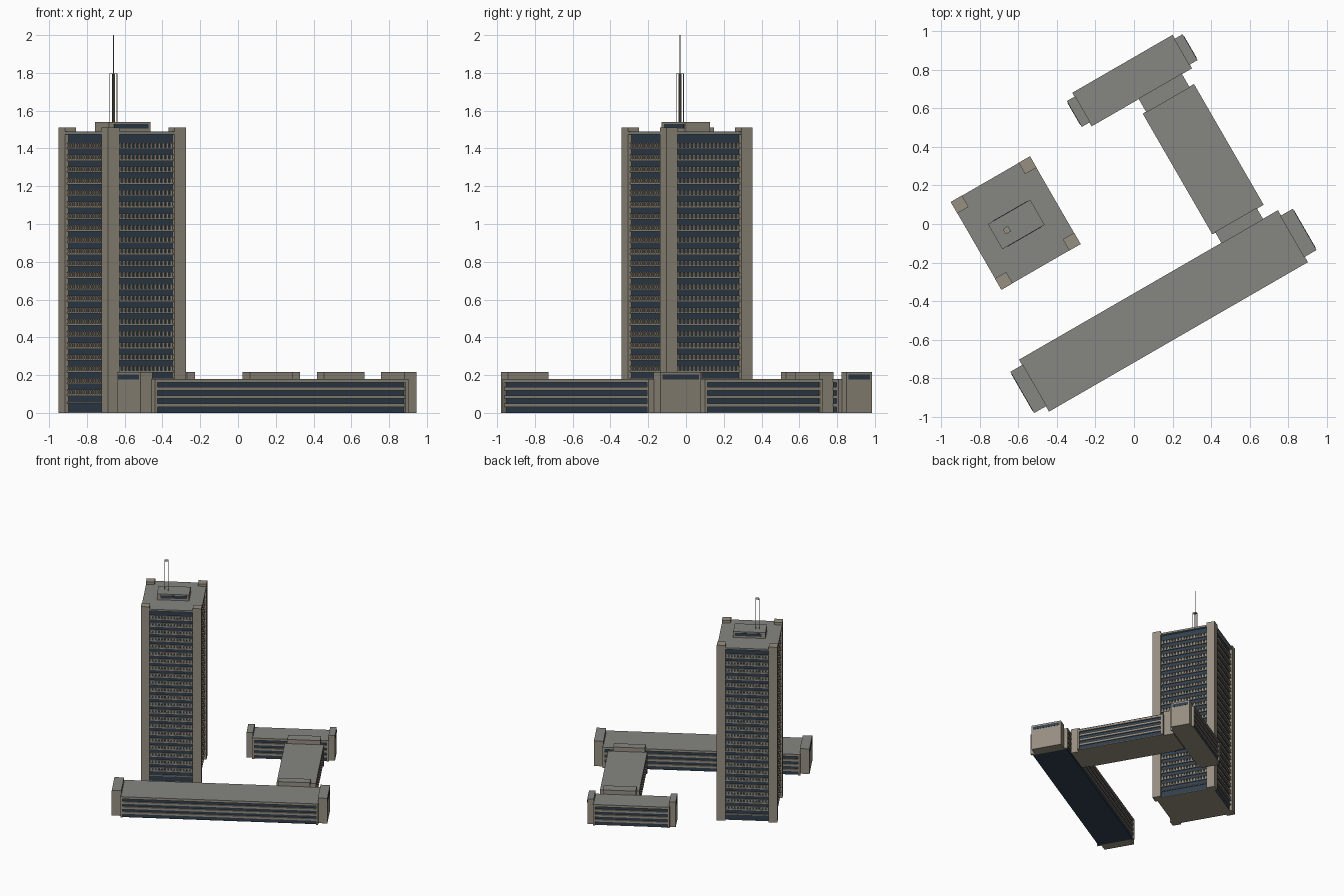
import bpy, bmesh, math

if "Cube" in bpy.data.objects:
    bpy.data.objects.remove(bpy.data.objects["Cube"])

ANGLE = math.radians(30)  # whole site is turned on plan


def material(name, rgb):
    m = bpy.data.materials.new(name)
    m.diffuse_color = (*rgb, 1)
    m.use_nodes = True
    m.node_tree.nodes["Principled BSDF"].inputs["Base Color"].default_value = m.diffuse_color
    return m


CONCRETE = material("concrete", (0.31, 0.275, 0.22))
ROOF = material("roof_grey", (0.24, 0.24, 0.22))
GLASS = material("dark_glass", (0.03, 0.05, 0.075))


def boxes(name, mat, items):
    """One object from boxes (u0, u1, v0, v1, z0, z1) in site axes."""
    bm = bmesh.new()
    for u0, u1, v0, v1, z0, z1 in items:
        ring = [(u0, v0), (u1, v0), (u1, v1), (u0, v1)]
        lo = [bm.verts.new((u, v, z0)) for u, v in ring]
        hi = [bm.verts.new((u, v, z1)) for u, v in ring]
        bm.faces.new(lo[::-1])
        bm.faces.new(hi)
        for i in range(4):
            j = (i + 1) % 4
            bm.faces.new((lo[i], lo[j], hi[j], hi[i]))
    me = bpy.data.meshes.new(name)
    bm.to_mesh(me)
    bm.free()
    me.materials.append(mat)
    ob = bpy.data.objects.new(name, me)
    ob.rotation_euler.z = ANGLE
    bpy.context.collection.objects.link(ob)
    return ob


def inset(r, d):
    return (r[0] + d, r[1] - d, r[2] + d, r[3] - d)


# ---- tower ----
T = (-0.766, -0.291, 0.048, 0.574)
P = 0.068
body = inset(T, 0.022)
boxes("tower_glass_core", GLASS, [(*body, 0.004, 1.475)])
boxes("tower_floor_plate", CONCRETE, [(*inset(T, 0.02), 0, 0.004)])
boxes("tower_roof", ROOF, [(*inset(T, 0.001), 1.475, 1.49)])
boxes("tower_corner_piers", CONCRETE,
      [(u, u + P, v, v + P, 0, 1.51)
       for u in (T[0], T[1] - P) for v in (T[2], T[3] - P)])

# facade grid: a ledge and a row of upright panels on each storey
FLOORS, Z0, PITCH = 22, 0.06, 0.0622
ledge = inset(T, 0.012)
slabs, panels = [(*ledge, 0.05, 0.058)], []
for f in range(FLOORS):
    z = Z0 + f * PITCH
    slabs.append((*ledge, z + 0.03, z + 0.04))
    slabs.append((*ledge, z + 0.058, z + 0.063))
    for axis, n in ((0, 14), (1, 16)):
        a, b = T[2 * axis] + P, T[2 * axis + 1] - P
        step = (b - a) / n
        for i in range(n):
            s = a + (i + 0.28) * step
            e = s + 0.44 * step
            for outer, inner in ((T[2 - 2 * axis] + 0.014, T[2 - 2 * axis] + 0.025),
                                 (T[3 - 2 * axis] - 0.025, T[3 - 2 * axis] - 0.014)):
                r = (s, e, outer, inner) if axis == 0 else (outer, inner, s, e)
                panels.append((*r, z + 0.038, z + 0.06))
boxes("tower_floor_ledges", CONCRETE, slabs)
boxes("tower_facade_panels", CONCRETE, panels)

# rooftop plant room with window strips front and back
H = (-0.656, -0.403, 0.228, 0.378)
boxes("plant_room", CONCRETE, [(*H, 1.49, 1.537)])
boxes("plant_room_roof", ROOF, [(*H, 1.537, 1.541)])
boxes("plant_room_windows", GLASS,
      [(H[0] + 0.03, H[1] - 0.015, v - 0.002, v + 0.002, 1.505, 1.53) for v in H[2:]])

# lattice mast and spire
mu, mv, h, t = -0.587, 0.302, 0.014, 0.0015
mast = [(mu + a * h - t, mu + a * h + t, mv + b * h - t, mv + b * h + t, 1.54, 1.797)
        for a in (-1, 1) for b in (-1, 1)]
mast.append((mu - h - t, mu + h + t, mv - h - t, mv + h + t, 1.794, 1.797))
mast.append((mu - t, mu + t, mv - t, mv + t, 1.54, 2.0))
boxes("mast", CONCRETE, mast)


# ---- low wings ----
def wing(name, r, base):
    core = inset(r, 0.012)
    boxes(name + "_glass", GLASS, [(*core, 0.002, 0.17)])
    boxes(name + "_base", base, [(*inset(r, 0.011), 0, 0.004)])
    boxes(name + "_spandrels", CONCRETE,
          [(*inset(r, 0.002), z, z + 0.018) for z in (0.032, 0.075, 0.118)])
    boxes(name + "_fascia", CONCRETE, [(*inset(r, 0.001), 0.16, 0.174)])
    boxes(name + "_roof", ROOF, [(*r, 0.174, 0.18)])
    # solid end walls across the short sides
    if r[1] - r[0] > r[3] - r[2]:
        ends = [(u, u + 0.018, r[2], r[3], 0, 0.176) for u in (r[0], r[1] - 0.018)]
    else:
        ends = [(r[0], r[1], v, v + 0.018, 0, 0.176) for v in (r[2], r[3] - 0.018)]
    boxes(name + "_end_walls", CONCRETE, ends)


def stair_blocks(name, r, depth, side):
    """Taller block on each short end with a high window strip."""
    v0, v1 = r[2] + side, r[3] - side
    spans = [(r[0] - depth, r[0] + 0.005), (r[1] - 0.005, r[1] + depth)]
    boxes(name + "_stair_blocks", CONCRETE, [(*s, v0, v1, 0, 0.211) for s in spans])
    boxes(name + "_stair_roofs", ROOF, [(*s, v0, v1, 0.211, 0.216) for s in spans])
    boxes(name + "_stair_windows", GLASS,
          [(u - 0.002, u + 0.002, v0 + 0.012, v1 - 0.012, 0.178, 0.202)
           for u in (r[0] - depth, r[1] + depth)])


FRONT = (-0.868, 0.682, -0.622, -0.311)
BACK = (0.063, 0.664, 0.548, 0.749)
MID = (0.325, 0.632, -0.25, 0.473)
wing("front_wing", FRONT, GLASS)
wing("back_wing", BACK, CONCRETE)
wing("middle_wing", MID, CONCRETE)
stair_blocks("front_wing", FRONT, 0.07, 0.032)
stair_blocks("back_wing", BACK, 0.046, 0.023)

# link blocks joining the middle wing to the other two
links = [(0.343, 0.592, -0.315, -0.245), (0.345, 0.604, 0.468, 0.552)]
boxes("link_blocks", CONCRETE, [(*l, 0, 0.211) for l in links])
boxes("link_roofs", ROOF, [(*l, 0.211, 0.216) for l in links])
